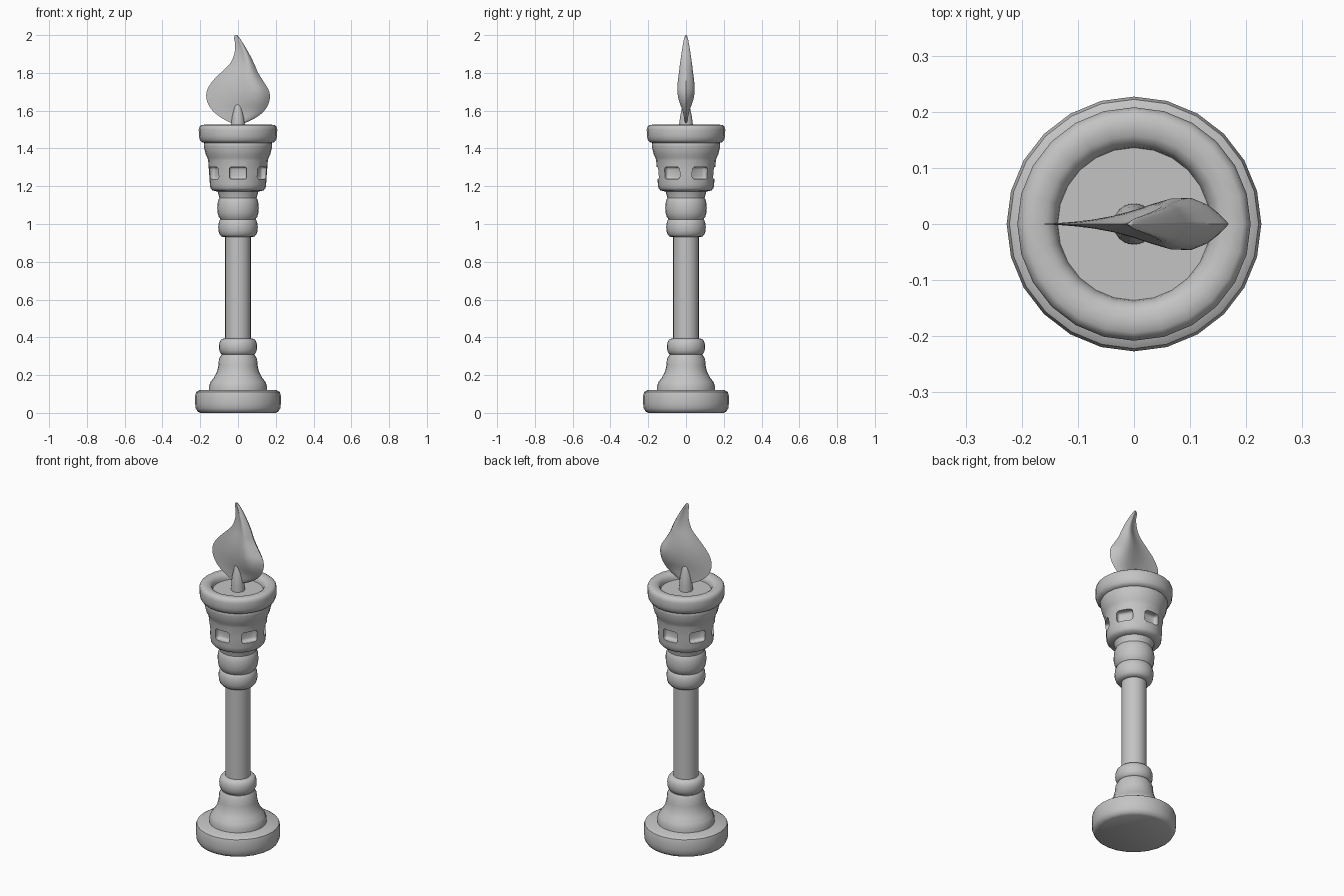
import bpy, bmesh, math
from mathutils import Matrix, Vector

SEGMENTS = 24
WINDOWS = 6

cube = bpy.data.objects.get("Cube")
if cube:
    bpy.data.objects.remove(cube, do_unlink=True)

stone = bpy.data.materials.new("plain grey")
stone.use_nodes = True
grey = (0.55, 0.55, 0.55, 1)
stone.diffuse_color = grey
stone.node_tree.nodes["Principled BSDF"].inputs["Base Color"].default_value = grey


def finish(name, bm):
    """Turn a bmesh into a linked object with the shared material."""
    bmesh.ops.recalc_face_normals(bm, faces=bm.faces)
    mesh = bpy.data.meshes.new(name)
    bm.to_mesh(mesh)
    bm.free()
    mesh.materials.append(stone)
    obj = bpy.data.objects.new(name, mesh)
    bpy.context.collection.objects.link(obj)
    return obj


def smooth(obj, degrees=40):
    bpy.ops.object.select_all(action="DESELECT")
    obj.select_set(True)
    bpy.context.view_layer.objects.active = obj
    bpy.ops.object.shade_smooth_by_angle(angle=math.radians(degrees))


def loft(bm, rings):
    """Bridge closed rings of points and cap both ends."""
    rows = [[bm.verts.new(p) for p in ring] for ring in rings]
    n = len(rows[0])
    for a, b in zip(rows, rows[1:]):
        for i in range(n):
            j = (i + 1) % n
            bm.faces.new((a[i], a[j], b[j], b[i]))
    bm.faces.new(rows[0][::-1])
    bm.faces.new(rows[-1])


def lathe(name, profile):
    """Turn a (radius, height) profile around the z axis."""
    bm = bmesh.new()
    turns = [2 * math.pi * i / SEGMENTS for i in range(SEGMENTS)]
    loft(bm, [[(r * math.cos(a), r * math.sin(a), z) for a in turns]
              for r, z in profile])
    return finish(name, bm)


def bead(z0, z1, inner, outer, steps=8):
    """Rounded moulding between two heights."""
    points = []
    for i in range(steps + 1):
        a = math.pi * i / steps
        points.append((inner + (outer - inner) * math.sin(a) ** 0.7,
                       (z0 + z1) / 2 - (z1 - z0) / 2 * math.cos(a)))
    return points


# Round foot
smooth(lathe("base", [(0.2, 0), (0.215, 0.008), (0.224, 0.025), (0.227, 0.05),
                      (0.227, 0.09), (0.222, 0.11), (0.205, 0.12)]))

# Flared pedestal and its bead
smooth(lathe("pedestal", [(0.155, 0.115), (0.154, 0.14), (0.145, 0.165), (0.125, 0.19),
                          (0.111, 0.22), (0.104, 0.25), (0.101, 0.285), (0.088, 0.308)]))
smooth(lathe("pedestal_bead", bead(0.305, 0.395, 0.068, 0.101)))

# Plain column
smooth(lathe("shaft", [(0.068, 0.38), (0.068, 0.94)]))

# Two beads and neck under the cup
smooth(lathe("lower_collar", bead(0.93, 1.035, 0.07, 0.105)))
smooth(lathe("upper_collar", bead(1.02, 1.15, 0.075, 0.11)))
smooth(lathe("neck", [(0.095, 1.11), (0.099, 1.14), (0.106, 1.165), (0.115, 1.19)]))

# Tapered cup with recessed windows
cup = lathe("cup", [(0.11, 1.172), (0.136, 1.178), (0.146, 1.19), (0.149, 1.21),
                    (0.153, 1.27), (0.158, 1.335), (0.162, 1.35), (0.17, 1.365),
                    (0.175, 1.385), (0.181, 1.41), (0.181, 1.425), (0.172, 1.445)])
bm = bmesh.new()
for i in range(WINDOWS):
    turn = Matrix.Rotation(2 * math.pi * i / WINDOWS, 4, "Z")
    place = Matrix.Translation((0, -0.158, 1.27))
    size = Matrix.Diagonal((0.092, 0.08, 0.066, 1))
    bmesh.ops.create_cube(bm, size=1, matrix=turn @ place @ size)
bmesh.ops.bevel(bm, geom=bm.edges[:], offset=0.015, segments=3, profile=0.5,
                affect="EDGES")
cutter = finish("window_cutter", bm)
cutter.hide_render = True
cut = cup.modifiers.new("windows", "BOOLEAN")
cut.operation = "DIFFERENCE"
cut.solver = "EXACT"
cut.object = cutter
bpy.context.view_layer.objects.active = cup
bpy.ops.object.modifier_apply(modifier=cut.name)
bpy.data.objects.remove(cutter, do_unlink=True)
smooth(cup)

# Thick rounded rim with a shallow dish
smooth(lathe("rim", [(0.17, 1.428), (0.192, 1.433), (0.202, 1.445), (0.207, 1.465),
                     (0.208, 1.5), (0.204, 1.516), (0.194, 1.524), (0.175, 1.526),
                     (0.157, 1.523), (0.145, 1.515), (0.138, 1.5), (0.136, 1.488)]))

# Rounded wick
smooth(lathe("wick", [(0.037, 1.48), (0.036, 1.53), (0.031, 1.57), (0.024, 1.6),
                      (0.019, 1.625), (0.012, 1.64), (0.003, 1.645)]))

# Flame stations: left x, right x, half thickness, height
stations = [Vector(s) for s in (
    (-0.03, 0.03, 0.004, 1.532), (-0.085, 0.09, 0.01, 1.56),
    (-0.135, 0.14, 0.018, 1.6), (-0.164, 0.166, 0.036, 1.65),
    (-0.166, 0.166, 0.045, 1.7), (-0.14, 0.138, 0.043, 1.75),
    (-0.092, 0.107, 0.037, 1.8), (-0.042, 0.085, 0.031, 1.85),
    (-0.02, 0.06, 0.024, 1.9), (-0.015, 0.031, 0.016, 1.95),
    (-0.021, 0.008, 0.009, 1.985), (-0.016, -0.004, 0.003, 2.0))]


def refine(points, steps=3):
    """Smooth curve through all points."""
    padded = [points[0]] + points + [points[-1]]
    out = []
    for a, b, c, d in zip(padded, padded[1:], padded[2:], padded[3:]):
        for k in range(steps):
            t = k / steps
            out.append(b + 0.5 * t * (c - a + t * (2 * a - 5 * b + 4 * c - d
                                                   + t * (3 * (b - c) + d - a))))
    return out + [points[-1]]


# Thin on one side and swelling to a ridge near the other
def flame_ring(left, right, thick, z, n=14):
    ring = []
    for i in range(2 * n):
        a = math.pi * i / n
        t = (1 - math.cos(a)) / 2
        swell = math.sin(math.pi * t ** 2.8) + 0.12 * math.sin(math.pi * t)
        y = thick * 0.97 * swell * (-1 if i < n else 1)
        ring.append((left + (right - left) * t, y if i % n else 0, z))
    return ring


bm = bmesh.new()
loft(bm, [flame_ring(*s) for s in refine(stations)])
smooth(finish("flame", bm), 60)
